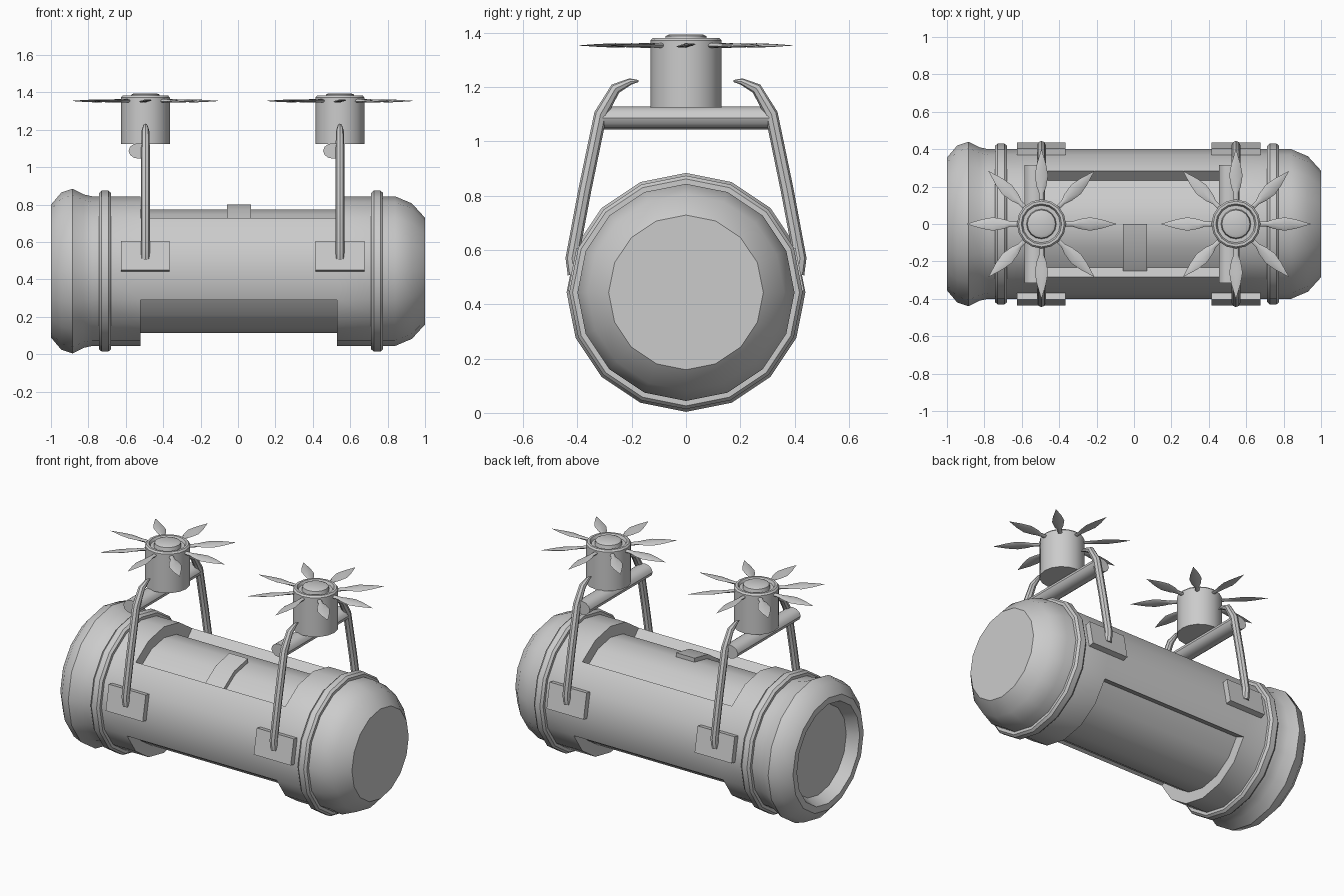
import bpy, bmesh
from math import sin, cos, pi, radians, atan2, degrees
from mathutils import Matrix, Vector

if "Cube" in bpy.data.objects:
    bpy.data.objects.remove(bpy.data.objects["Cube"])

AXIS_Z = 0.444
BODY = Matrix.Translation((0, 0, AXIS_Z))
UP = Matrix.Rotation(-pi / 2, 4, 'Y')          # turns the x axis to z
HUBS = {"left": -0.495, "right": 0.545}


def smooth(ob, angle=35):
    bpy.ops.object.select_all(action='DESELECT')
    ob.select_set(True)
    bpy.context.view_layer.objects.active = ob
    bpy.ops.object.shade_smooth_by_angle(angle=radians(angle))


def finish(name, bm, matrix=Matrix(), angle=35):
    bmesh.ops.recalc_face_normals(bm, faces=bm.faces)
    me = bpy.data.meshes.new(name)
    bm.to_mesh(me)
    bm.free()
    me.transform(matrix)
    ob = bpy.data.objects.new(name, me)
    bpy.context.collection.objects.link(ob)
    smooth(ob, angle)
    return ob


def lathe_bm(profile, n, closed=False):
    """Revolve (x, radius) points round the x axis."""
    bm = bmesh.new()
    rings = []
    for x, r in profile:
        if r == 0:
            rings.append([bm.verts.new((x, 0, 0))] * n)
        else:
            rings.append([bm.verts.new((x, r * cos(2 * pi * i / n), r * sin(2 * pi * i / n)))
                          for i in range(n)])
    pairs = list(zip(rings, rings[1:]))
    if closed:
        pairs.append((rings[-1], rings[0]))
    for a, b in pairs:
        for i in range(n):
            j = (i + 1) % n
            bm.faces.new(list(dict.fromkeys((a[i], a[j], b[j], b[i]))))
    return bm


# tank body with hollow left end and domed right end
body = lathe_bm([(-0.93, 0), (-0.93, 0.28), (-1, 0.315), (-1, 0.355), (-0.945, 0.42),
                 (-0.885, 0.44), (-0.825, 0.41), (-0.78, 0.4), (-0.52, 0.4), (0.53, 0.4),
                 (0.84, 0.4), (0.93, 0.362), (1, 0.285), (1, 0)], 16)
# recessed panels along the top and the underside
for low, high in ((45, 135), (-157.5, -22.5)):
    faces = []
    for f in body.faces:
        c = f.calc_center_median()
        if abs(c.x) < 0.02 and abs(f.normal.x) < 0.1 and low < degrees(atan2(c.z, c.y)) < high:
            if max(v.co.x for v in f.verts) < 0.6:
                faces.append(f)
    new = bmesh.ops.extrude_face_region(body, geom=faces)["geom"]
    for v in new:
        if isinstance(v, bmesh.types.BMVert):
            v.co.y *= 0.33 / 0.4
            v.co.z *= 0.33 / 0.4
    old = [f for f in faces if f.is_valid]
    if old:
        bmesh.ops.delete(body, geom=old, context='FACES')
finish("tank_body", body, BODY, 40)

# clamp rings
for side, x in (("left", -0.711), ("right", 0.744)):
    pts = [(x - 0.032, 0.39), (x - 0.032, 0.418), (x - 0.018, 0.43),
           (x + 0.018, 0.43), (x + 0.032, 0.418), (x + 0.032, 0.39)]
    finish("clamp_ring_" + side, lathe_bm(pts, 16, True), BODY)

# curved latch strip on the top panel
bm = bmesh.new()
rows = []
for a in (45, 67.5, 90):
    rows.append([bm.verts.new((x, -r * cos(radians(a)), r * sin(radians(a))))
                 for x, r in ((-0.06, 0.32), (0.07, 0.32), (0.07, 0.356), (-0.06, 0.356))])
for a, b in zip(rows, rows[1:]):
    for i in range(4):
        bm.faces.new((a[i], a[(i + 1) % 4], b[(i + 1) % 4], b[i]))
bm.faces.new(rows[0])
bm.faces.new(rows[-1])
finish("latch_strip", bm, BODY)


def arm(name, x, s):
    path = [(0.412, 0.51, 1), (0.42, 0.57, 1), (0.373, 0.82, 1), (0.315, 1.1, 1),
            (0.26, 1.195, 0.85), (0.205, 1.221, 0.5), (0.175, 1.223, 0.15)]
    cu = bpy.data.curves.new(name, 'CURVE')
    cu.dimensions = '3D'
    cu.bevel_depth = 0.024
    cu.bevel_resolution = 2
    cu.use_fill_caps = True
    sp = cu.splines.new('POLY')
    sp.points.add(len(path) - 1)
    for p, (y, z, r) in zip(sp.points, path):
        p.co = (x, s * y, z, 1)
        p.radius = r
    ob = bpy.data.objects.new(name, cu)
    bpy.context.collection.objects.link(ob)
    bpy.ops.object.select_all(action='DESELECT')
    ob.select_set(True)
    bpy.context.view_layer.objects.active = ob
    bpy.ops.object.convert(target='MESH')
    smooth(bpy.context.view_layer.objects.active, 40)


for side, hx in HUBS.items():
    for face, s in (("front", -1), ("back", 1)):
        # mounting plate lying on the body facet, and curved arm
        bm = bmesh.new()
        bmesh.ops.create_cube(bm, size=1, matrix=Matrix.Diagonal((0.26, 0.06, 0.16, 1)))
        t = radians(11.25)
        pos = Vector((hx, s * 0.398 * cos(t), AXIS_Z + 0.398 * sin(t)))
        finish(f"mount_plate_{side}_{face}", bm,
               Matrix.Translation(pos) @ Matrix.Rotation(s * t, 4, 'X'))
        arm(f"arm_{side}_{face}", hx, s)

    # crossbar between the arms
    bar = lathe_bm([(-0.315, 0), (-0.315, 1), (0.315, 1), (0.315, 0)], 12)
    finish("crossbar_" + side, bar, Matrix.Translation((hx - 0.035, 0, 1.087))
           @ Matrix.Rotation(pi / 2, 4, 'Z') @ Matrix.Diagonal((1, 0.055, 0.042, 1)))

    # rotor hub with grooved top and raised button
    hub = lathe_bm([(1.125, 0), (1.125, 0.131), (1.372, 0.131), (1.382, 0.122), (1.382, 0.108),
                    (1.365, 0.1), (1.365, 0.08), (1.388, 0.075), (1.395, 0.06), (1.395, 0)], 16)
    finish("rotor_hub_" + side, hub, Matrix.Translation((hx, 0, 0)) @ UP)

    # eight leaf-shaped blades
    for i in range(8):
        blade = lathe_bm([(0.1, 0), (0.1, 0.013), (0.165, 0.013), (0.2, 0.026),
                          (0.26, 0.036), (0.32, 0.025), (0.402, 0)], 8)
        for v in blade.verts:
            v.co.z *= 0.7 if v.co.x < 0.18 else 0.18
        finish(f"blade_{side}_{i + 1}", blade, Matrix.Translation((hx, 0, 1.354))
               @ Matrix.Rotation(i * pi / 4, 4, 'Z') @ Matrix.Rotation(radians(8), 4, 'X'), 40)
